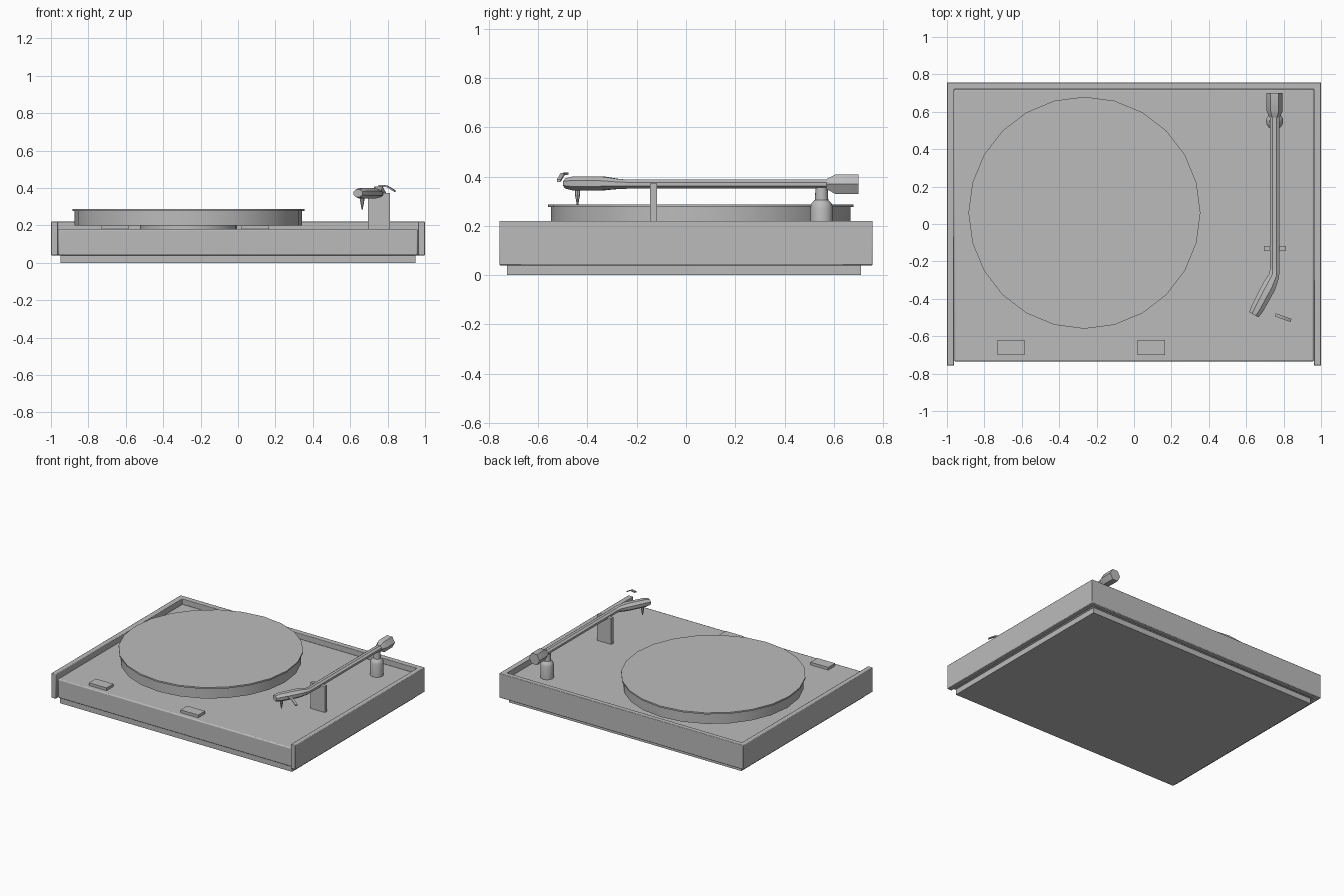
import bpy, bmesh, math
from mathutils import Vector

cube = bpy.data.objects.get("Cube")
if cube:
    bpy.data.objects.remove(cube, do_unlink=True)

grey = bpy.data.materials.new("plain grey")
grey.use_nodes = True
grey.diffuse_color = (0.5, 0.5, 0.5, 1)
grey.node_tree.nodes["Principled BSDF"].inputs["Base Color"].default_value = (0.5, 0.5, 0.5, 1)


def finish(name, bm, bevel=0):
    bmesh.ops.recalc_face_normals(bm, faces=bm.faces)
    mesh = bpy.data.meshes.new(name)
    bm.to_mesh(mesh)
    bm.free()
    mesh.materials.append(grey)
    mesh.shade_smooth()
    mesh.set_sharp_from_angle(angle=math.radians(32))
    obj = bpy.data.objects.new(name, mesh)
    bpy.context.collection.objects.link(obj)
    if bevel:
        mod = obj.modifiers.new("bevel", "BEVEL")
        mod.width = bevel
        mod.segments = 2
    return obj


def skin(name, rings, bevel=0):
    """Closed solid through matching rings of points."""
    bm = bmesh.new()
    rows = [[bm.verts.new(p) for p in ring] for ring in rings]
    n = len(rows[0])
    for a, b in zip(rows, rows[1:]):
        for i in range(n):
            j = (i + 1) % n
            bm.faces.new((a[i], a[j], b[j], b[i]))
    bm.faces.new(rows[0])
    bm.faces.new(rows[-1])
    return finish(name, bm, bevel)


def slab(name, outline, z0, z1, bevel=0):
    return skin(name, [[(x, y, z) for x, y in outline] for z in (z0, z1)], bevel)


def box(name, x0, x1, y0, y1, z0, z1, bevel=0):
    return slab(name, [(x0, y0), (x1, y0), (x1, y1), (x0, y1)], z0, z1, bevel)


def lathe(name, cx, cy, profile, sides):
    """Turned solid from (radius, height) pairs."""
    angles = [math.tau * i / sides for i in range(sides)]
    return skin(name, [[(cx + r * math.cos(a), cy + r * math.sin(a), z) for a in angles]
                       for r, z in profile])


def sweep(name, stations, sides):
    """Tube through (x, y, z, half width, half height) stations."""
    rings = []
    last = len(stations) - 1
    for k, (x, y, z, w, h) in enumerate(stations):
        a, b = stations[max(k - 1, 0)], stations[min(k + 1, last)]
        along = Vector((b[0] - a[0], b[1] - a[1], 0)).normalized()
        side = Vector((-along.y, along.x, 0))
        ring = []
        for i in range(sides):
            t = math.tau * (i + 0.5 * (sides != 6)) / sides
            ring.append(Vector((x, y, z)) + side * w * math.cos(t) + Vector((0, 0, h * math.sin(t))))
        rings.append(ring)
    return skin(name, rings)


# Plinth: base, deck and the raised rim, open at the front
box("base", -0.95, 0.95, -0.725, 0.71, 0, 0.05)
box("deck", -0.962, 0.962, -0.735, 0.722, 0.04, 0.18, 0.008)
rim = [(-1, -0.757), (-0.962, -0.757), (-0.962, 0.72), (0.962, 0.72),
       (0.962, -0.757), (1, -0.757), (1, 0.757), (-1, 0.757)]
slab("rim", rim, 0.04, 0.22, 0.004)

# Control buttons
for name, x in (("left_button", 0.02), ("right_button", -0.73)):
    box(name, x, x + 0.145, -0.7, -0.62, 0.175, 0.2)

# Platter with its hub and mat
lathe("platter_hub", -0.265, 0.06, [(0.26, 0.175), (0.26, 0.205)], 24)
lathe("platter", -0.265, 0.06, [(0.608, 0.2), (0.608, 0.278)], 24)
lathe("mat", -0.265, 0.06, [(0.62, 0.276), (0.62, 0.287)], 24)

# Tonearm pivot and rest
lathe("arm_pivot", 0.752, 0.55,
      [(0.046, 0.175), (0.046, 0.275), (0.04, 0.292), (0.027, 0.305), (0.025, 0.355)], 16)
box("arm_rest", 0.695, 0.812, -0.145, -0.118, 0.175, 0.372)

# Tonearm with angled headshell
sweep("arm_tube", [(0.752, 0.62, 0.369, 0.027, 0.02), (0.752, -0.25, 0.369, 0.027, 0.02)], 8)
sweep("headshell", [(0.752, -0.24, 0.369, 0.027, 0.02), (0.75, -0.275, 0.37, 0.03, 0.022),
                    (0.722, -0.335, 0.372, 0.04, 0.03), (0.658, -0.455, 0.372, 0.037, 0.03),
                    (0.641, -0.485, 0.372, 0.03, 0.022)], 8)
sweep("counterweight", [(0.752, 0.57, 0.369, 0.028, 0.024), (0.752, 0.605, 0.369, 0.043, 0.045),
                        (0.752, 0.7, 0.369, 0.043, 0.045)], 6)

# Stylus and finger lift
lathe("stylus", 0.664, -0.44, [(0.003, 0.285), (0.011, 0.33), (0.011, 0.35)], 8)
sweep("finger_lift", [(0.755, -0.485, 0.412, 0.012, 0.006), (0.795, -0.5, 0.41, 0.012, 0.006),
                      (0.84, -0.516, 0.383, 0.012, 0.006)], 4)
